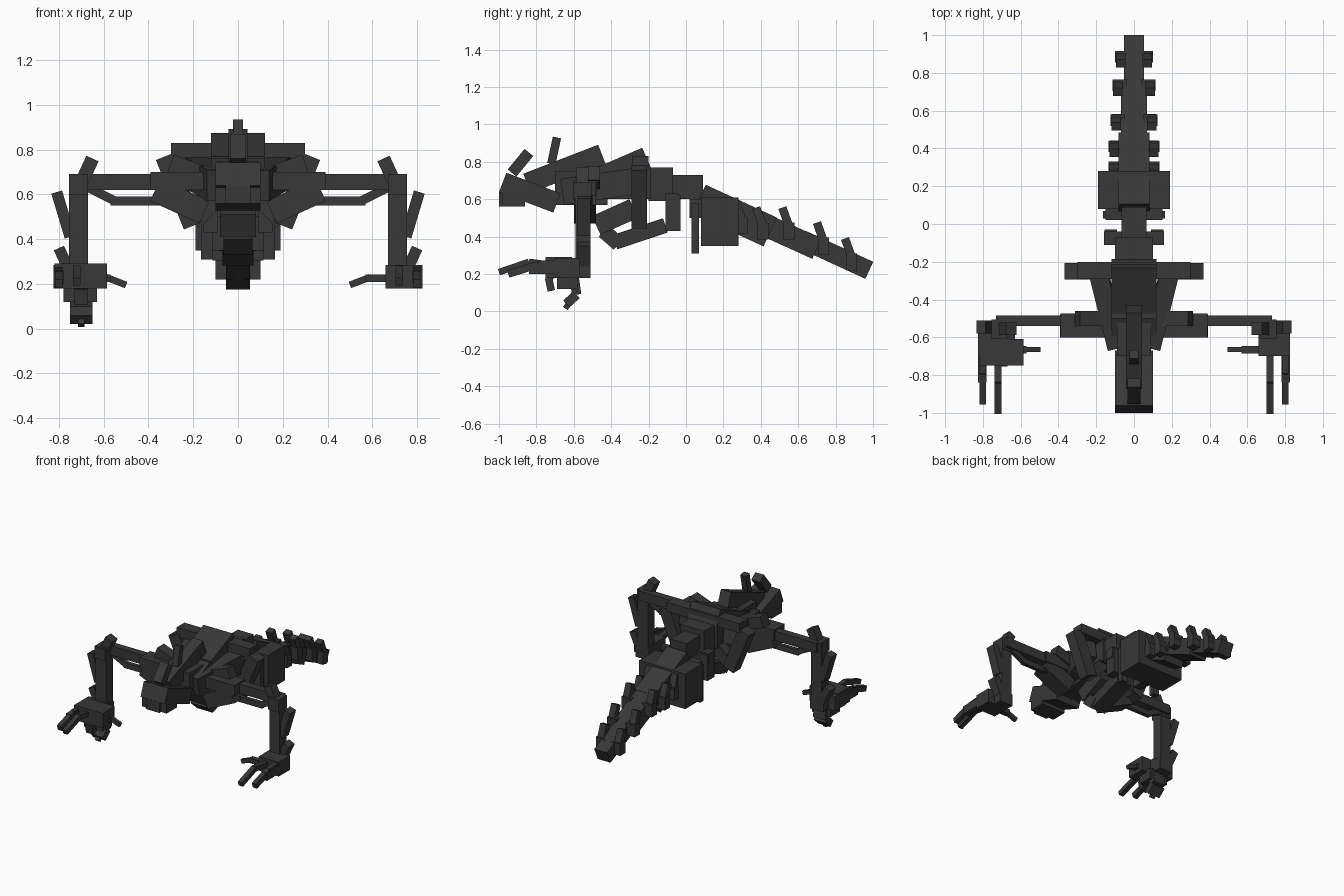
import bpy
import bmesh
from mathutils import Matrix, Vector

cube = bpy.data.objects.get("Cube")
if cube:
    bpy.data.objects.remove(cube, do_unlink=True)

charcoal = bpy.data.materials.new("charcoal")
charcoal.use_nodes = True
COLOUR = (0.04, 0.04, 0.04, 1)
charcoal.diffuse_color = COLOUR
charcoal.node_tree.nodes["Principled BSDF"].inputs["Base Color"].default_value = COLOUR

AXIS_X, AXIS_Y = Vector((1, 0, 0)), Vector((0, 1, 0))


def beam(name, start, end, width, height, side=AXIS_X):
    """Square-cut bar from start to end, with its width measured along side."""
    start, end = Vector(start), Vector(end)
    along = end - start
    forward = along.normalized()
    side = (side - forward * side.dot(forward)).normalized()
    up = forward.cross(side)
    matrix = Matrix((side * width, forward * along.length, up * height)).transposed().to_4x4()
    matrix.translation = (start + end) / 2
    mesh = bpy.data.meshes.new(name)
    bm = bmesh.new()
    bmesh.ops.create_cube(bm, size=1, matrix=matrix)
    bmesh.ops.recalc_face_normals(bm, faces=bm.faces)
    bm.to_mesh(mesh)
    bm.free()
    mesh.materials.append(charcoal)
    obj = bpy.data.objects.new(name, mesh)
    bpy.context.collection.objects.link(obj)


def spine_bar(name, start, end, width, height, x=0):
    """Bar in a front-to-back plane, given as (y, z) points."""
    beam(name, (x, *start), (x, *end), width, height)


def block(name, x, y, z):
    """Upright box from three (low, high) ranges."""
    mid_x, mid_z = sum(x) / 2, sum(z) / 2
    beam(name, (mid_x, y[0], mid_z), (mid_x, y[1], mid_z), x[1] - x[0], z[1] - z[0])


def centre_block(name, half, y, z):
    block(name, (-half, half), y, z)


def limb_bar(name, sign, y, start, end, width, height):
    """Bar in a left-to-right plane, given as (x, z) points."""
    beam(name, (sign * start[0], y, start[1]), (sign * end[0], y, end[1]),
         width, height, AXIS_Y)


def side_block(name, sign, x, y, z):
    block(name, tuple(sorted((sign * x[0], sign * x[1]))), y, z)


def chain(name, x, points, width, height):
    for i, (start, end) in enumerate(zip(points, points[1:])):
        spine_bar(f"{name}_{i + 1}", start, end, width, height, x)


# Head and crest
spine_bar("skull", (-.98, .69), (-.69, .58), .2, .11)
centre_block("jaw", .1, (-.98, -.86), (.56, .68))
centre_block("snout", .055, (-1, -.9), (.56, .64))
spine_bar("head_crest", (-.85, .685), (-.45, .84), .085, .11)
spine_bar("front_horn", (-.93, .74), (-.84, .85), .07, .06)
spine_bar("rear_horn", (-.72, .79), (-.69, .93), .045, .045)

# Neck, torso and pelvis
centre_block("neck", .09, (-.7, -.42), (.57, .75))
spine_bar("back_plate", (-.58, .66), (-.21, .82), .24, .12)
centre_block("torso", .12, (-.5, -.19), (.6, .77))
centre_block("waist", .1, (-.2, -.07), (.59, .77))
centre_block("pelvis", .065, (-.08, .09), (.6, .73))
centre_block("rib_bar", .3, (-.29, -.2), (.76, .83))
spine_bar("breastbone", (-.48, .46), (-.28, .55), .16, .11)
spine_bar("belly_front", (-.44, .43), (-.36, .36), .13, .08)
spine_bar("belly_rear", (-.38, .37), (-.11, .46), .12, .08)
centre_block("side_stub_bar", .16, (-.11, -.04), (.55, .63))
centre_block("hip_block", .19, (.08, .28), (.35, .61))
centre_block("hip_link", .15, (.02, .1), (.5, .6))

# Tail
spine_bar("tail_base", (.07, .6), (.45, .425), .165, .17)
spine_bar("tail_middle", (.36, .49), (.7, .336), .14, .12)
spine_bar("tail_tip", (.62, .385), (.98, .22), .105, .1)
TAIL_SPINES = [(.3, .46, .11), (.41, .43, .11), (.55, .43, .1), (.735, .35, .09), (.885, .265, .075)]

for sign, tag in ((1, "left"), (-1, "right")):
    for i, (y, z, x) in enumerate(TAIL_SPINES):
        name = f"{tag}_tail_spine_{i + 1}"
        side_block(name + "_base", sign, (x - .05, x + .025), (y - .03, y + .03), (z - .045, z + .045))
        spine_bar(name, (y + .01, z), (y - .035, z + .125), .05, .045, sign * (x - .005))

    # Ribs and hips
    limb_bar(tag + "_rib", sign, -.25, (.325, .77), (.2, .46), .085, .09)
    limb_bar(tag + "_inner_rib", sign, -.25, (.2, .48), (.06, .62), .07, .08)
    beam(tag + "_flank", (sign * .19, -.25, .7), (sign * .09, -.65, .64), .1, .14)
    side_block(tag + "_waist_stub", sign, (.09, .155), (-.11, -.03), (.43, .62))
    side_block(tag + "_leg_stub", sign, (.115, .165), (.03, .07), (.31, .58))

    # Shoulder and upper arm
    side_block(tag + "_shoulder", sign, (.13, .39), (-.6, -.475), (.62, .7))
    limb_bar(tag + "_collar", sign, -.54, (.37, .62), (.15, .52), .12, .11)
    limb_bar(tag + "_chest_brace", sign, -.5, (.3, .74), (.08, .66), .08, .08)
    side_block(tag + "_upper_arm", sign, (.36, .73), (-.54, -.485), (.62, .69))
    side_block(tag + "_arm_strut", sign, (.3, .57), (-.53, -.5), (.55, .59))
    limb_bar(tag + "_strut_brace", sign, -.515, (.55, .57), (.69, .64), .03, .04)

    # Forearm and elbow spikes
    side_block(tag + "_elbow", sign, (.67, .755), (-.605, -.505), (.6, .69))
    side_block(tag + "_forearm", sign, (.67, .755), (-.59, -.51), (.22, .69))
    limb_bar(tag + "_elbow_spike", sign, -.555, (.71, .63), (.65, .76), .065, .06)
    limb_bar(tag + "_forearm_spike", sign, -.545, (.75, .41), (.81, .61), .07, .05)
    limb_bar(tag + "_wrist_spike", sign, -.545, (.75, .25), (.8, .36), .07, .05)

    # Hand, two long fingers and thumb
    side_block(tag + "_wrist", sign, (.66, .77), (-.62, -.51), (.18, .27))
    side_block(tag + "_palm", sign, (.66, .825), (-.7, -.57), (.18, .285))
    chain(tag + "_inner_finger", sign * .72, [(-.66, .24), (-.84, .265), (-1, .21)], .035, .035)
    chain(tag + "_outer_finger", sign * .8, [(-.64, .26), (-.79, .25), (-.95, .2)], .035, .04)
    side_block(tag + "_knuckle", sign, (.78, .825), (-.84, -.7), (.2, .26))
    limb_bar(tag + "_thumb_base", sign, -.665, (.69, .225), (.57, .225), .04, .035)
    limb_bar(tag + "_thumb_tip", sign, -.665, (.59, .23), (.5, .195), .025, .03)

# Heavier right hand with its curled claw
block("right_grip", (-.82, -.585), (-.75, -.61), (.18, .29))
block("right_grip_base", (-.78, -.63), (-.69, -.58), (.12, .2))
chain("right_curled_claw", -.7, [(-.6, .2), (-.585, .09), (-.64, .04)], .1, .05)
spine_bar("right_claw_tip", (-.615, .06), (-.645, .015), .03, .03, -.7)
chain("right_hook", -.7, [(-.68, .22), (-.735, .18), (-.72, .11)], .06, .04)
